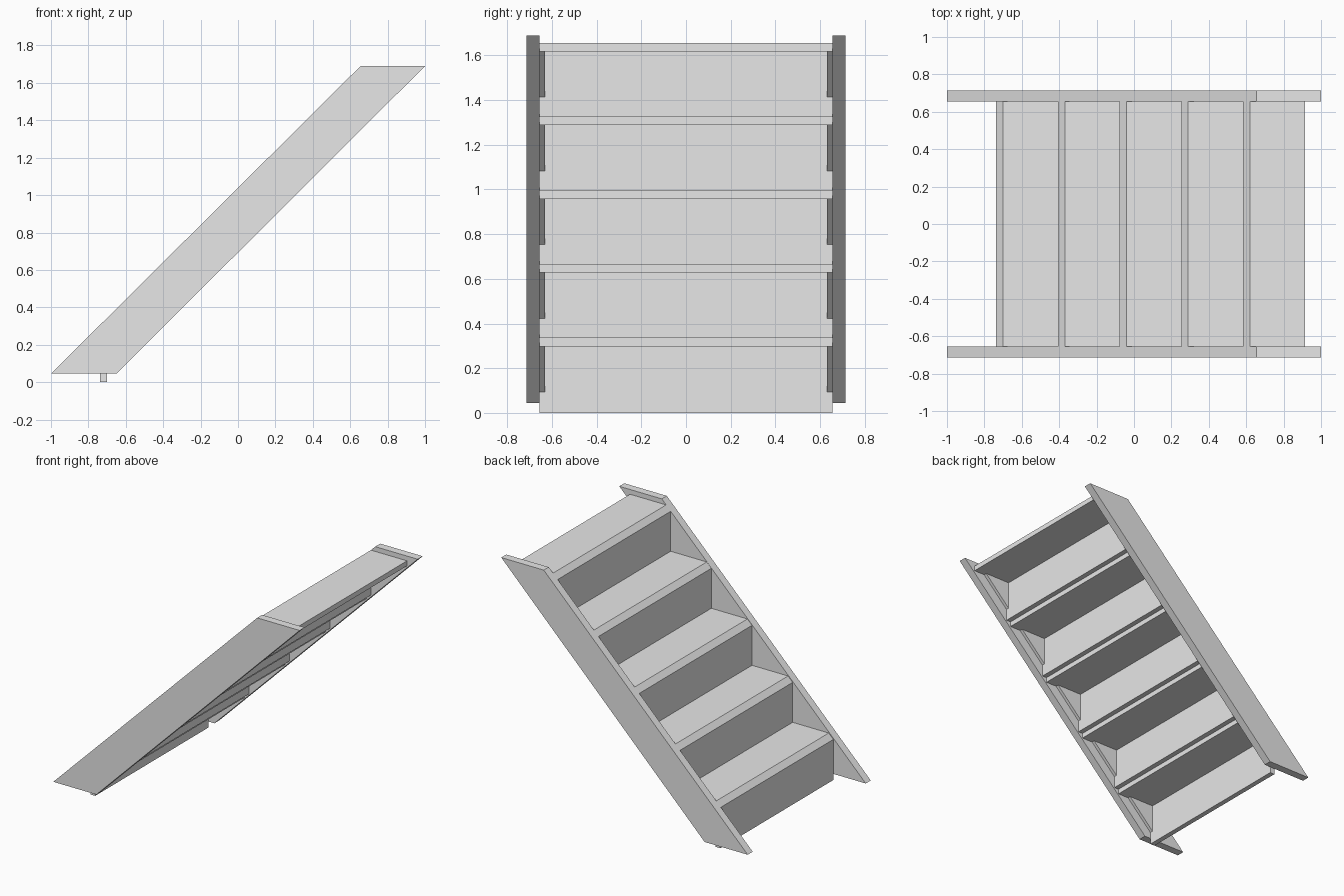
import bpy

old = bpy.data.objects.get("Cube")
if old:
    bpy.data.objects.remove(old, do_unlink=True)

# Single plain grey material
grey = bpy.data.materials.new("light_grey")
grey.use_nodes = True
COLOUR = (0.8, 0.8, 0.8, 1)
grey.diffuse_color = COLOUR
grey.node_tree.nodes["Principled BSDF"].inputs["Base Color"].default_value = COLOUR


def extrude_profile(name, profile, y0, y1):
    """Solid made from an (x, z) outline swept from y0 to y1."""
    n = len(profile)
    verts = [(x, y, z) for y in (y0, y1) for x, z in profile]
    faces = [tuple(range(n)), tuple(reversed(range(n, 2 * n)))]
    faces += [(i, i + n, (i + 1) % n + n, (i + 1) % n) for i in range(n)]
    mesh = bpy.data.meshes.new(name)
    mesh.from_pydata(verts, [], faces)
    mesh.materials.append(grey)
    obj = bpy.data.objects.new(name, mesh)
    bpy.context.collection.objects.link(obj)
    return obj


STEPS = 5
PITCH = 0.33          # rise and run of each step
BOARD = 0.037         # board thickness
INNER, OUTER = 0.655, 0.713
CLEAT = 0.205         # leg length of the corner brackets
CLEAT_Y = 0.632
START_X = -0.737

# Sloping side boards
stringer = [(-1, 0.045), (-0.65, 0.045), (1, 1.69), (0.655, 1.69)]
extrude_profile("right_stringer", stringer, -OUTER, -INNER)
extrude_profile("left_stringer", stringer, INNER, OUTER)

for i in range(STEPS):
    x = START_X + i * PITCH
    top = (i + 1) * PITCH + 0.005
    under = top - BOARD
    base = top - PITCH if i else 0
    back = x + BOARD

    # Upright board
    riser = [(x, base), (back, base), (back, under), (x, under)]
    extrude_profile(f"riser_{i + 1}", riser, -INNER, INNER)

    # Step board with a bevelled nose
    end = x + PITCH
    tread = [(x, under), (end, under), (end, top), (back, top)]
    extrude_profile(f"tread_{i + 1}", tread, -INNER, INNER)

    # Triangular brackets in the corner below the step
    cleat = [(back, under), (back, under - CLEAT), (back + CLEAT, under)]
    extrude_profile(f"right_bracket_{i + 1}", cleat, -INNER, -CLEAT_Y)
    extrude_profile(f"left_bracket_{i + 1}", cleat, CLEAT_Y, INNER)
